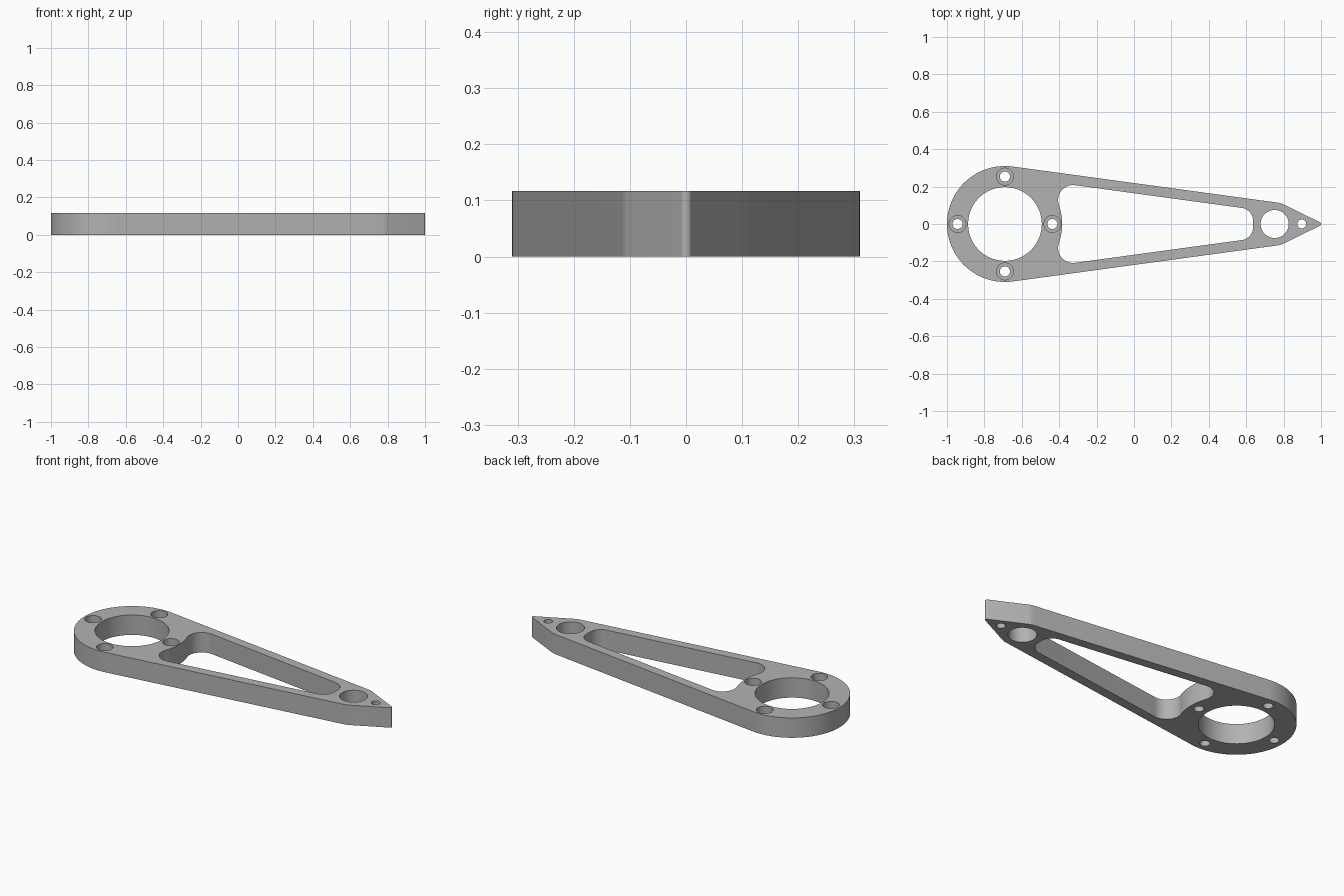
import bpy, bmesh, math
from mathutils import Vector

if "Cube" in bpy.data.objects:
    bpy.data.objects.remove(bpy.data.objects["Cube"])

H = 0.117                        # plate thickness
HUB = Vector((-0.69, 0))         # centre of the round end
R_HUB, WALL = 0.31, 0.054
CORNER = Vector((0.785, 0.112))  # shoulder before the pointed tip


def arc(c, r, a0, a1, n):
    return [Vector((c[0] + r * math.cos(a0 + (a1 - a0) * i / n),
                    c[1] + r * math.sin(a0 + (a1 - a0) * i / n))) for i in range(n + 1)]


def circle(c, r, n=64):
    return arc(c, r, 0, math.tau, n)[:-1]


def fillet(a, b, c, r, n=10):
    """Round the corner b of the path a-b-c."""
    u, v = (a - b).normalized(), (c - b).normalized()
    half = u.angle(v) / 2
    centre = b + (u + v).normalized() * (r / math.sin(half))
    t = r / math.tan(half)
    p, q = b + u * t - centre, b + v * t - centre
    a0 = math.atan2(p.y, p.x)
    turn = (math.atan2(q.y, q.x) - a0 + math.pi) % math.tau - math.pi
    return arc(centre, r, a0, a0 + turn, n)


def flip(pts):
    return [Vector((p.x, -p.y)) for p in reversed(pts)]


def prism(bm, pts, z0, z1):
    low = [bm.verts.new((p.x, p.y, z0)) for p in pts]
    high = [bm.verts.new((p.x, p.y, z1)) for p in pts]
    bm.faces.new(low[::-1])
    bm.faces.new(high)
    for i in range(len(pts)):
        j = (i + 1) % len(pts)
        bm.faces.new((low[i], low[j], high[j], high[i]))


def make(name, prisms):
    bm = bmesh.new()
    for p in prisms:
        prism(bm, *p)
    bmesh.ops.recalc_face_normals(bm, faces=bm.faces)
    me = bpy.data.meshes.new(name)
    bm.to_mesh(me)
    bm.free()
    ob = bpy.data.objects.new(name, me)
    bpy.context.collection.objects.link(ob)
    return ob


# Outer outline: round hub, straight tapering sides, pointed tip
d = CORNER - HUB
tangent = math.atan2(d.y, d.x) + math.acos(R_HUB / d.length)
n = Vector((math.cos(tangent), math.sin(tangent)))
t = Vector((n.y, -n.x))
apex = Vector((1.0129, 0))
shoulder = fillet(apex, CORNER, HUB + n * R_HUB, 0.1)
tip = fillet(Vector((CORNER.x, -CORNER.y)), apex, CORNER, 0.01)
outline = arc(HUB, R_HUB, tangent, math.tau - tangent, 72) + flip(shoulder) + tip + shoulder

# Tapered pocket: arc around the hub, rounded corners
inner, R_ARC, r = R_HUB - WALL, 0.306, 0.08
s = math.sqrt((R_ARC + r) ** 2 - (inner - r) ** 2)
q = n * (inner - r) + t * s
qa = math.atan2(q.y, q.x)
hub_arc = arc(HUB, R_ARC, -qa, qa, 24)[1:-1]
big_corner = arc(HUB + q, r, qa + math.pi, tangent, 20)
end_x = 0.637
line0 = HUB + n * inner
end = line0 + t * ((end_x - line0.x) / t.x)
small_corner = fillet(line0, end, Vector((end_x, -end.y)), 0.07, 16)
upper = big_corner + small_corner
pocket = hub_arc + upper + flip(upper)

# Bore, tip holes and counterbored bolt holes
cuts = [(pocket, -0.1, 0.3), (circle(HUB, 0.197, 96), -0.1, 0.3),
        (circle((0.752, 0), 0.075), -0.1, 0.3), (circle((0.897, 0), 0.024, 32), -0.1, 0.3)]
bores = []
for k in range(4):
    a = k * math.pi / 2
    c = HUB + Vector((math.cos(a), math.sin(a))) * 0.2535
    cuts.append((circle(c, 0.027, 32), -0.1, 0.3))
    bores.append((circle(c, 0.045, 48), H - 0.06, 0.3))

arm = make("arm_plate", [(outline, 0, H)])
cutters = [make("hole_cutter", cuts), make("counterbore_cutter", bores)]
bpy.context.view_layer.objects.active = arm
arm.select_set(True)
for cutter in cutters:
    cutter.hide_render = True
    mod = arm.modifiers.new("cut", 'BOOLEAN')
    mod.operation, mod.solver, mod.object = 'DIFFERENCE', 'EXACT', cutter
    bpy.ops.object.modifier_apply(modifier=mod.name)
    bpy.data.objects.remove(cutter)

# Plain grey finish
grey = bpy.data.materials.new("grey")
grey.diffuse_color = (0.45, 0.45, 0.45, 1)
grey.use_nodes = True
grey.node_tree.nodes["Principled BSDF"].inputs["Base Color"].default_value = grey.diffuse_color
arm.data.materials.clear()
arm.data.materials.append(grey)
bpy.ops.object.shade_smooth_by_angle(angle=math.radians(30))
